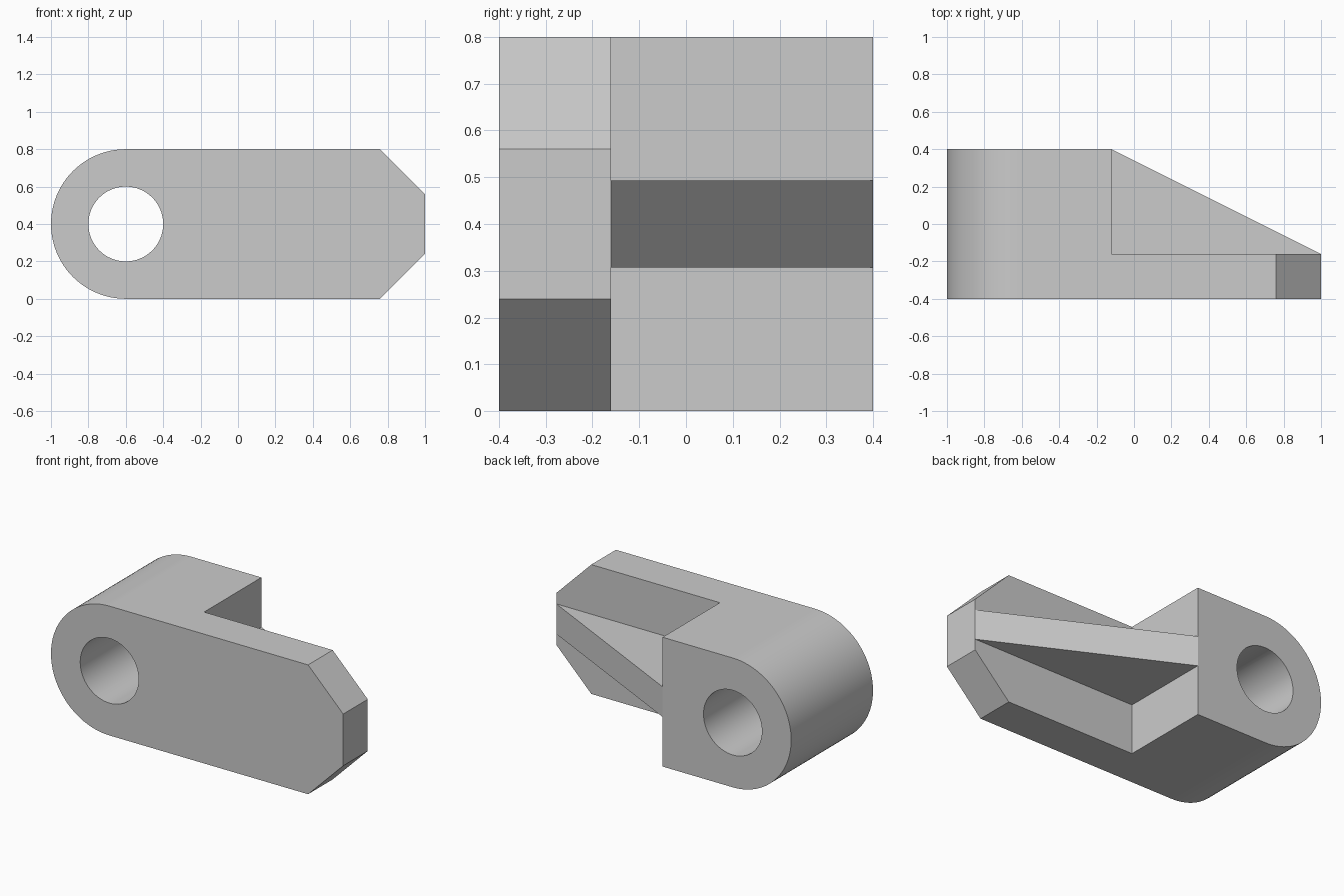
import bpy, bmesh, math
from mathutils import Vector

cube = bpy.data.objects.get("Cube")
if cube:
    bpy.data.objects.remove(cube, do_unlink=True)

grey = bpy.data.materials.new("plain_grey")
grey.use_nodes = True
colour = (0.6, 0.6, 0.6, 1)
grey.diffuse_color = colour
grey.node_tree.nodes["Principled BSDF"].inputs["Base Color"].default_value = colour


def prism(name, points, sweep):
    """Extrude a closed planar outline along a sweep vector."""
    bm = bmesh.new()
    face = bm.faces.new([bm.verts.new(p) for p in points])
    out = bmesh.ops.extrude_face_region(bm, geom=[face])
    verts = [g for g in out["geom"] if isinstance(g, bmesh.types.BMVert)]
    bmesh.ops.translate(bm, verts=verts, vec=Vector(sweep))
    bmesh.ops.recalc_face_normals(bm, faces=bm.faces)
    mesh = bpy.data.meshes.new(name)
    bm.to_mesh(mesh)
    bm.free()
    mesh.materials.append(grey)
    obj = bpy.data.objects.new(name, mesh)
    bpy.context.collection.objects.link(obj)
    return obj


def arc(radius, start, end, steps, y):
    """Points around the pivot axis in the xz plane."""
    angles = [start + (end - start) * i / steps for i in range(steps + 1)]
    return [(-0.6 + radius * math.cos(a), y, 0.4 + radius * math.sin(a)) for a in angles]


def rectangle(x0, x1, z0, z1, y):
    return [(x0, y, z0), (x1, y, z0), (x1, y, z1), (x0, y, z1)]


# Full-depth body: rounded pivot end and chamfered tip
tip = [(0.76, -0.4, 0), (1, -0.4, 0.24), (1, -0.4, 0.56), (0.76, -0.4, 0.8)]
outline = arc(0.4, math.pi / 2, math.pi * 1.5, 48, -0.4) + tip
body = prism("lever_body", outline, (0, 0.8, 0))

# Cutters: pivot hole, notches above and below the rib, slope of the rib
cutters = [
    prism("hole_cutter", arc(0.2, 0, math.tau, 64, -0.6)[:-1], (0, 1.2, 0)),
    prism("upper_notch_cutter", rectangle(-0.12, 1.2, 0.493, 1, -0.16), (0, 0.8, 0)),
    prism("lower_notch_cutter", rectangle(-0.12, 1.2, -0.2, 0.307, -0.16), (0, 0.8, 0)),
    prism("slope_cutter", [(-0.32, 0.5, -0.2), (1.2, -0.26, -0.2), (1.2, 0.5, -0.2)], (0, 0, 1.2)),
]
bpy.ops.object.select_all(action="DESELECT")
body.select_set(True)
bpy.context.view_layer.objects.active = body
for cutter in cutters:
    cutter.hide_render = True
    cut = body.modifiers.new(cutter.name, "BOOLEAN")
    cut.operation = "DIFFERENCE"
    cut.solver = "EXACT"
    cut.object = cutter
    bpy.ops.object.modifier_apply(modifier=cut.name)
    bpy.data.objects.remove(cutter, do_unlink=True)

# Smooth curved walls, crisp edges, undistorted flats
bpy.ops.object.shade_smooth_by_angle(angle=math.radians(25))
weighted = body.modifiers.new("flat_normals", "WEIGHTED_NORMAL")
weighted.keep_sharp = True
